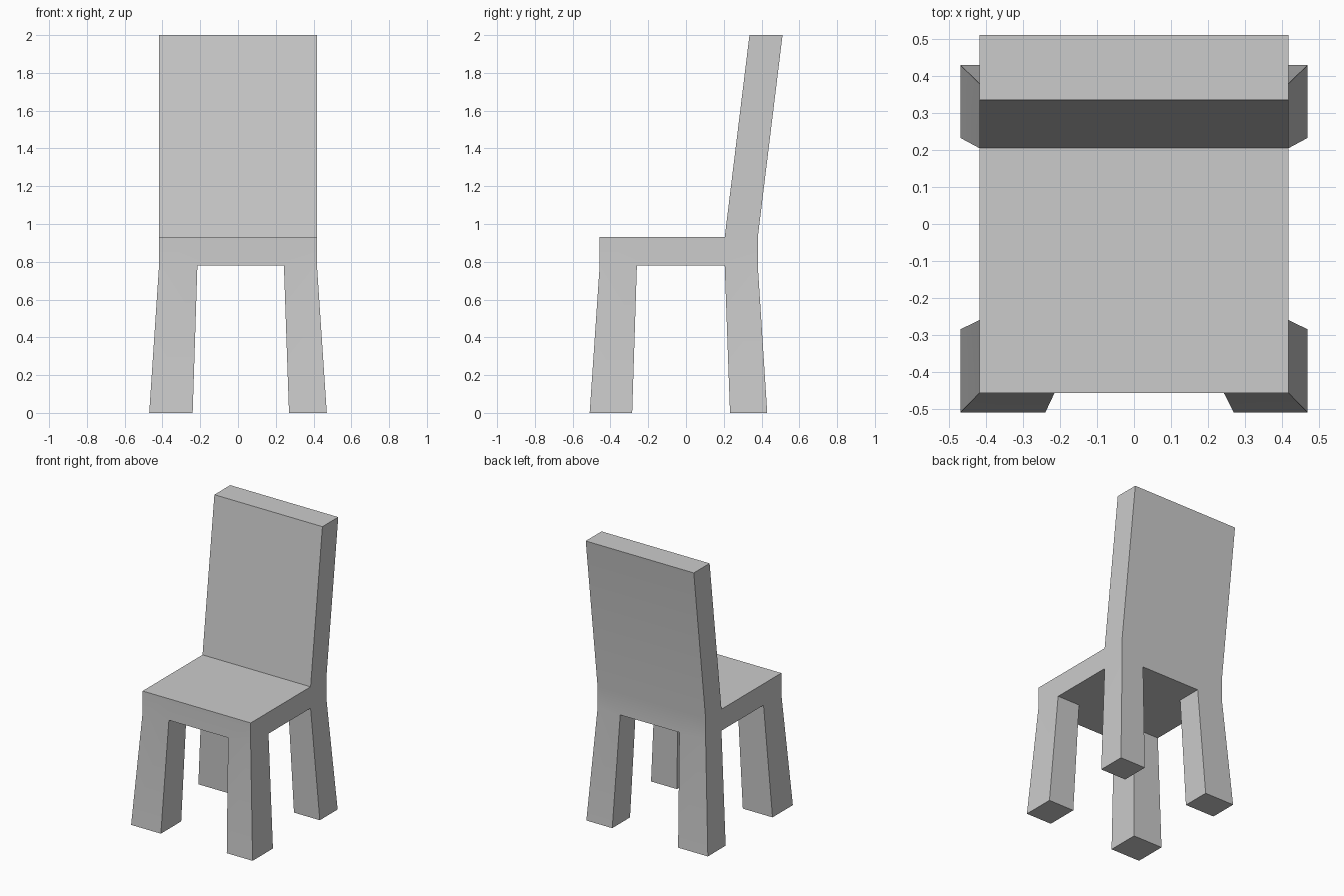
import bpy
import bmesh

if "Cube" in bpy.data.objects:
    bpy.data.objects.remove(bpy.data.objects["Cube"])

# Seat cell lines, and where those lines end up at the feet
XS, YS = [-0.418, -0.215, 0.243, 0.418], [-0.457, -0.26, 0.205, 0.38]
FOOT_X, FOOT_Y = [-0.47, -0.24, 0.27, 0.47], [-0.51, -0.285, 0.233, 0.43]
SEAT_LOW, SEAT_HIGH, TOP = 0.78, 0.93, 2.0
BACK_LEAN = 0.131

bm = bmesh.new()


def extruded_verts(faces):
    result = bmesh.ops.extrude_face_region(bm, geom=faces)
    bmesh.ops.delete(bm, geom=[f for f in faces if f.is_valid], context='FACES')
    return [g for g in result["geom"] if isinstance(g, bmesh.types.BMVert)]


# Seat slab: a 3 x 3 grid on top and bottom
low, high = [[[bm.verts.new((x, y, z)) for y in YS] for x in XS]
             for z in (SEAT_LOW, SEAT_HIGH)]
under, upper = {}, {}
for i in range(3):
    for j in range(3):
        for grid, cells in ((low, under), (high, upper)):
            loop = [grid[i][j], grid[i + 1][j], grid[i + 1][j + 1], grid[i][j + 1]]
            cells[i, j] = bm.faces.new(loop if grid is high else loop[::-1])
for k in range(3):
    for s in (0, 3):
        bm.faces.new((low[k][s], low[k + 1][s], high[k + 1][s], high[k][s]))
        bm.faces.new((low[s][k], low[s][k + 1], high[s][k + 1], high[s][k]))
bmesh.ops.recalc_face_normals(bm, faces=bm.faces[:])

# Splayed legs from the four corner cells
for i in (0, 2):
    for j in (0, 2):
        for v in extruded_verts([under[i, j]]):
            a = min(range(4), key=lambda n: abs(XS[n] - v.co.x))
            b = min(range(4), key=lambda n: abs(YS[n] - v.co.y))
            v.co = (FOOT_X[a], FOOT_Y[b], 0)

# Leaning backrest from the rear row of cells
for v in extruded_verts([upper[i, 2] for i in range(3)]):
    v.co.y += BACK_LEAN
    v.co.z = TOP

bmesh.ops.recalc_face_normals(bm, faces=bm.faces[:])
mesh = bpy.data.meshes.new("chair")
bm.to_mesh(mesh)
bm.free()
chair = bpy.data.objects.new("chair", mesh)
bpy.context.collection.objects.link(chair)

# Soft bends down the back and sides, crisp corners elsewhere
bpy.context.view_layer.objects.active = chair
chair.select_set(True)
bpy.ops.object.shade_smooth_by_angle(angle=0.5)
